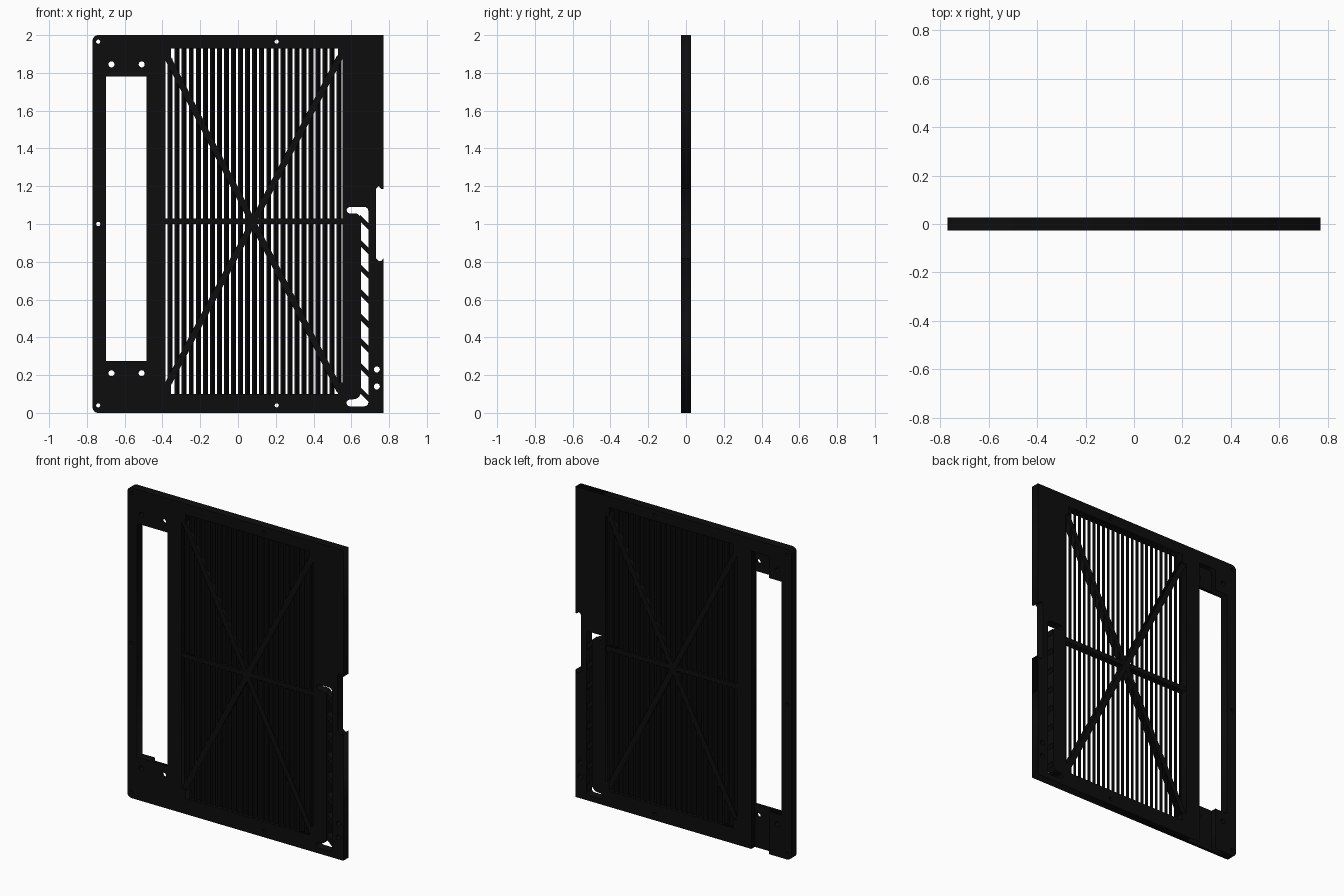
import bpy
import math

if "Cube" in bpy.data.objects:
    bpy.data.objects.remove(bpy.data.objects["Cube"])

black = bpy.data.materials.new("matte black")
black.diffuse_color = (0.004, 0.004, 0.004, 1)
black.use_nodes = True
black.node_tree.nodes["Principled BSDF"].inputs["Base Color"].default_value = black.diffuse_color
HALF = 0.0275          # half thickness of the panel


def plate(name, loops, y0, y1):
    """Filled outline (first loop) with holes, drawn in x-z and extruded along y."""
    cu = bpy.data.curves.new(name, 'CURVE')
    cu.dimensions = '2D'
    cu.fill_mode = 'BOTH'
    cu.extrude = (y1 - y0) / 2
    for pts in loops:
        sp = cu.splines.new('POLY')
        sp.points.add(len(pts) - 1)
        for p, (x, z) in zip(sp.points, pts):
            p.co = (x, z, 0, 1)
        sp.use_cyclic_u = True
    tmp = bpy.data.objects.new(name + "_curve", cu)
    bpy.context.collection.objects.link(tmp)
    bpy.context.view_layer.update()
    me = bpy.data.meshes.new_from_object(
        tmp.evaluated_get(bpy.context.evaluated_depsgraph_get()))
    bpy.data.objects.remove(tmp)
    ob = bpy.data.objects.new(name, me)
    bpy.context.collection.objects.link(ob)
    ob.rotation_euler.x = math.pi / 2
    ob.location.y = (y0 + y1) / 2
    me.materials.clear()
    me.materials.append(black)
    return ob


def prism(name, quad, z0, z1):
    """Upright bar whose x-y cross-section is the given quad."""
    verts = [(x, y, z) for z in (z0, z1) for x, y in quad]
    faces = [(3, 2, 1, 0), (4, 5, 6, 7)]
    faces += [(i, (i + 1) % 4, (i + 1) % 4 + 4, i + 4) for i in range(4)]
    me = bpy.data.meshes.new(name)
    me.from_pydata(verts, [], faces)
    me.materials.append(black)
    bpy.context.collection.objects.link(bpy.data.objects.new(name, me))


def arc(cx, cz, r, a0, a1, n=6):
    return [(cx + r * math.cos(math.radians(a0 + (a1 - a0) * i / n)),
             cz + r * math.sin(math.radians(a0 + (a1 - a0) * i / n)))
            for i in range(n + 1)]


def circle(x, z, r):
    return arc(x, z, r, 0, 360 - 22.5, 15)


def bar(name, a, b, width, y0, y1):
    """Straight flat bar from a to b."""
    dx, dz = b[0] - a[0], b[1] - a[1]
    k = width / 2 / math.hypot(dx, dz)
    nx, nz = -dz * k, dx * k
    plate(name, [[(a[0] + nx, a[1] + nz), (a[0] - nx, a[1] - nz),
                  (b[0] - nx, b[1] - nz), (b[0] + nx, b[1] + nz)]], y0, y1)


# Outline pieces: right side with latch notch, rounded left corners
right_side = [(.77, 0), (.77, .82), (.76, .805), (.745, .805), (.73, .82),
              (.73, 1.185), (.745, 1.2), (.76, 1.185), (.77, 1.185), (.77, 2)]
left_side = arc(-.74, 1.97, .03, 90, 180) + arc(-.74, .03, .03, 180, 270)

# Openings
window = [(-.70, .275), (-.485, .275), (-.485, 1.78), (-.70, 1.78)]
grille_hole = [(-.384, .16), (-.355, .16), (-.355, .10), (.53, .10), (.53, .16),
               (.553, .16), (.553, 1.87), (.53, 1.87), (.53, 1.93),
               (-.355, 1.93), (-.355, 1.87), (-.384, 1.87)]
handle_slot = (arc(.67, .055, .02, 270, 360, 4) + arc(.67, 1.07, .02, 0, 90, 4)
               + arc(.592, 1.073, .017, 90, 270, 6)
               + arc(.62, 1.026, .03, 90, 0, 5) + arc(.61, .112, .04, 0, -90, 5)
               + arc(.592, .053, .018, 90, 270, 6))
small = [circle(x, z, .011) for x, z in
         [(-.74, 1.965), (.205, 1.965), (-.74, 1.0), (-.74, .04), (.205, .04)]]
outer_screws = [circle(x, z, .016) for x, z in
                [(-.67, 1.845), (-.67, .21), (.735, .23), (.735, .14)]]
inner_screws = [circle(-.51, z, .016) for z in (1.845, .21)]
common = [grille_hole, handle_slot] + small + outer_screws

# Front skin, and back layer whose window is joined to a cable channel
plate("panel_front", [right_side + left_side, window] + common + inner_screws,
      -HALF, -.008)
channel = [(-.61, 0), (-.61, .275), (-.70, .275), (-.70, 1.78), (-.61, 1.78),
           (-.61, 1.92), (-.485, 1.92), (-.485, 0)]
plate("panel_back", [right_side + left_side + channel] + common, -.008, HALF)

# Slanted vertical louvre slats
for i in range(25):
    x = -.3594 + i * .0373
    end = .055 if i in (0, 24) else 0
    prism("slat", [(x - .0131, -.015), (x - .0015, -.015),
                   (x + .0131, .015), (x + .0015, .015)],
          .10 + end, 1.93 - end)

# Crossing braces over the louvres
bar("brace_falling", (-.375, 1.885), (.54, .115), .034, -.022, .022)
bar("brace_rising", (-.375, .145), (.54, 1.885), .034, -.0215, .0215)
bar("brace_level", (-.39, 1.015), (.56, 1.015), .03, -.021, .021)

# Diagonal ribs across the handle slot
for i in range(8):
    z = 1.05 - i * .13
    plate("handle_rib", [[(.645, z), (.645, z - .035),
                          (.695, z - .085), (.695, z - .05)]], -.02, .02)
